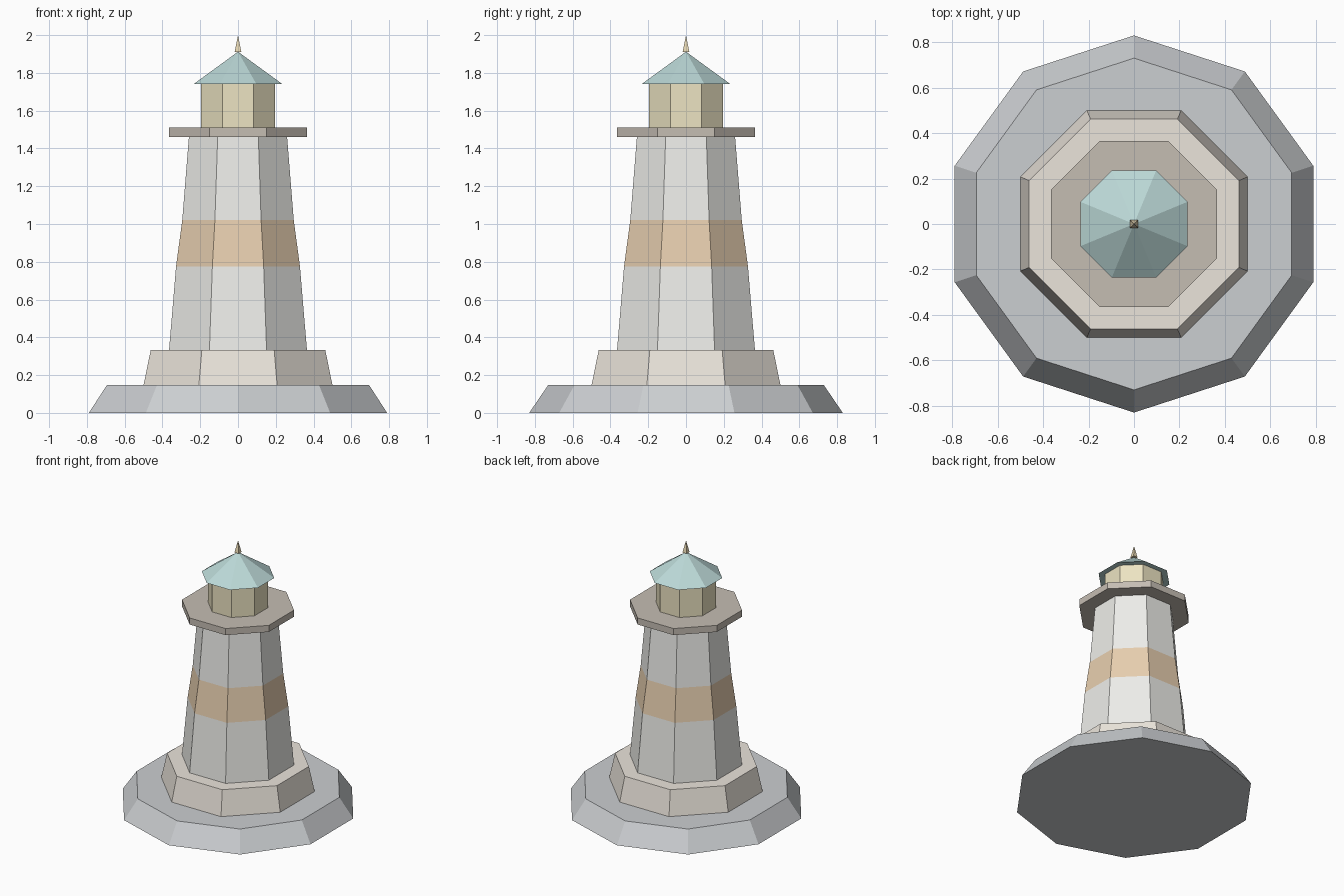
import bpy, bmesh, math

if "Cube" in bpy.data.objects:
    bpy.data.objects.remove(bpy.data.objects["Cube"])


def material(name, rgb):
    m = bpy.data.materials.new(name)
    m.diffuse_color = (*rgb, 1)
    m.use_nodes = True
    m.node_tree.nodes["Principled BSDF"].inputs["Base Color"].default_value = m.diffuse_color
    return m


def stack(name, sides, rings, mats, start):
    """Closed flat-faced solid from (radius, z, material index of the wall above) rings."""
    bm = bmesh.new()
    loops = []
    for r, z, _ in rings:
        n = sides if r > 0 else 1
        loops.append([bm.verts.new((r * math.cos(start + 2 * math.pi * i / sides),
                                    r * math.sin(start + 2 * math.pi * i / sides), z))
                      for i in range(n)])
    for k in range(len(rings) - 1):
        a, b = loops[k], loops[k + 1]
        for i in range(sides):
            j = (i + 1) % sides
            quad = [a[i], a[j]] + ([b[j], b[i]] if len(b) > 1 else [b[0]])
            bm.faces.new(quad).material_index = rings[k][2]
    bm.faces.new(loops[0][::-1])
    if len(loops[-1]) > 1:
        bm.faces.new(loops[-1])
    me = bpy.data.meshes.new(name)
    bm.to_mesh(me)
    bm.free()
    for m in mats:
        me.materials.append(m)
    ob = bpy.data.objects.new(name, me)
    bpy.context.collection.objects.link(ob)
    return ob


def octagon(name, rings, *mats):
    """Octagonal part, given half widths across the flats."""
    c = math.cos(math.pi / 8)
    return stack(name, 8, [(w / c, z, *(m or [0])) for w, z, *m in rings], mats, math.pi / 8)


rock = material("rock", (0.60, 0.62, 0.64))
stone = material("stone", (0.83, 0.78, 0.71))
white = material("white", (0.85, 0.85, 0.82))
orange = material("orange", (0.80, 0.62, 0.43))
brown = material("brown", (0.56, 0.51, 0.45))
glass = material("glass", (0.84, 0.77, 0.54))
teal = material("teal", (0.50, 0.69, 0.68))
brass = material("brass", (0.80, 0.68, 0.45))

# ten-sided rock base
stack("rock_base", 10, [(0.83, 0, 0), (0.73, 0.147, 0)], [rock], math.pi / 2)

# plinth and banded tower
octagon("plinth", [(0.5, 0.147), (0.462, 0.333)], stone)
octagon("tower", [(0.365, 0.333, 0), (0.328, 0.775, 1), (0.295, 1.022, 0), (0.26, 1.46, 0)],
        white, orange)

# gallery, lantern room and roof
octagon("gallery", [(0.365, 1.46), (0.365, 1.51)], brown)
octagon("lantern_room", [(0.195, 1.51), (0.195, 1.74)], glass)
octagon("roof", [(0.236, 1.74), (0, 1.912)], teal)

# four-sided finial
stack("finial", 4, [(0.025, 1.91, 0), (0, 2.0, 0)], [brass], math.pi / 4)
